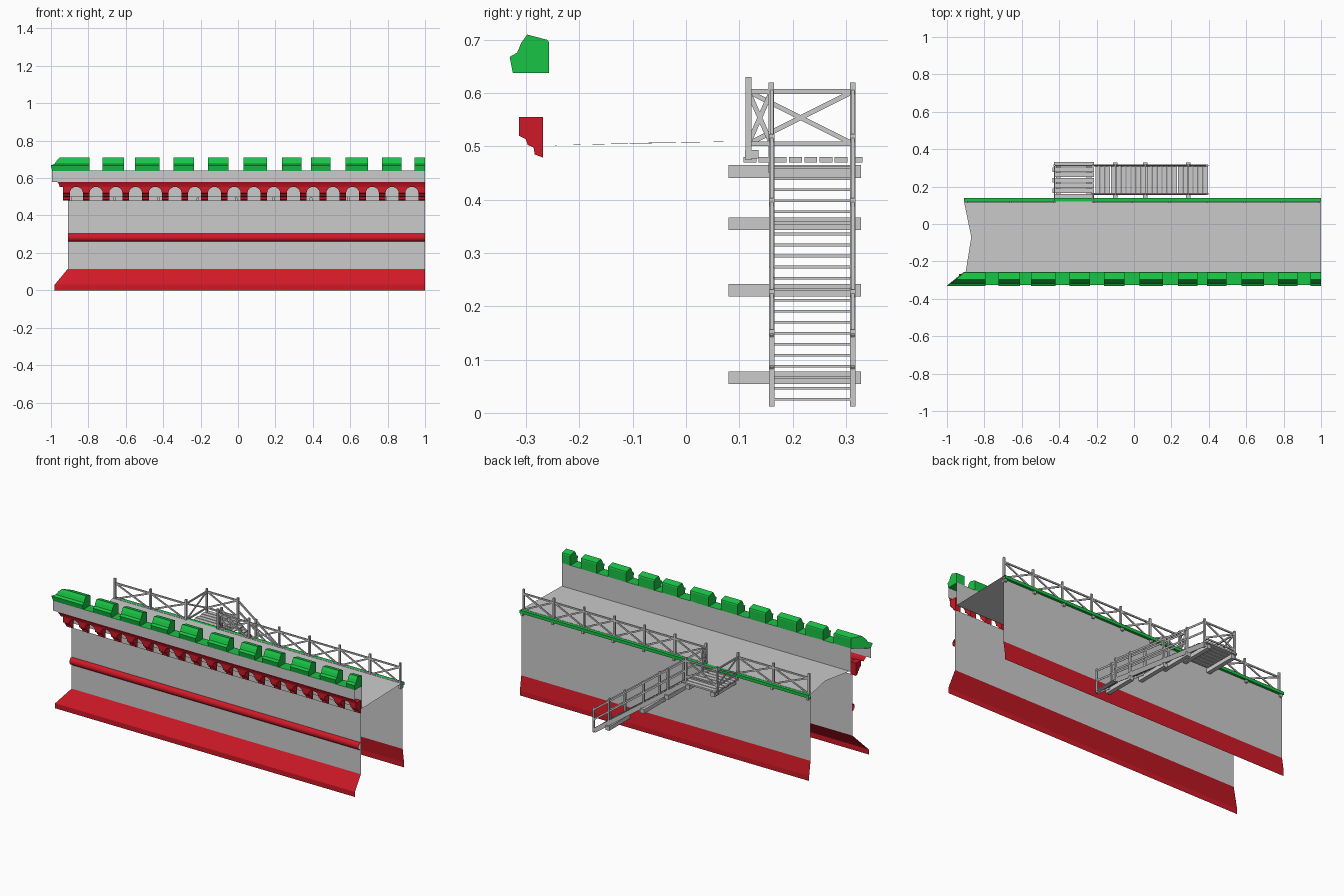
import bpy, bmesh, math
from mathutils import Vector, Matrix

if "Cube" in bpy.data.objects:
    bpy.data.objects.remove(bpy.data.objects["Cube"])


def material(name, col):
    m = bpy.data.materials.new(name)
    m.diffuse_color = col
    m.use_nodes = True
    m.node_tree.nodes["Principled BSDF"].inputs["Base Color"].default_value = m.diffuse_color
    return m


RED = material("red_stone", (0.62, 0.01, 0.02, 1))
GREEN = material("green_cap", (0.01, 0.55, 0.06, 1))


def finish(name, bm, mat=None, smooth=False):
    me = bpy.data.meshes.new(name)
    bm.to_mesh(me)
    bm.free()
    ob = bpy.data.objects.new(name, me)
    bpy.context.collection.objects.link(ob)
    if mat:
        me.materials.append(mat)
    if smooth:
        for p in me.polygons:
            p.use_smooth = True
    return ob


def extrude(bm, profile, x0, x1, solid=False, miter=0.0):
    """Sweep a (y, z) profile along x; the left end can be mitred outwards."""
    def left(y):
        return x0 + miter * min(0, y + 0.27)
    a = [bm.verts.new((left(y), y, z)) for y, z in profile]
    b = [bm.verts.new((x1, y, z)) for y, z in profile]
    n = len(profile)
    for i in range(n if solid else n - 1):
        j = (i + 1) % n
        bm.faces.new((a[i], a[j], b[j], b[i]))
    if solid:
        bm.faces.new(a[::-1])
        bm.faces.new(b)
        bmesh.ops.recalc_face_normals(bm, faces=bm.faces[:])


def strip(name, profile, x0=-0.91, x1=1.0, mat=None, solid=False, miter=0.0, smooth=False):
    bm = bmesh.new()
    extrude(bm, profile, x0, x1, solid, miter)
    return finish(name, bm, mat, smooth)


def bar(bm, p, q, w, h):
    """Beam of width w and height h from p to q."""
    p, q = Vector(p), Vector(q)
    d = (q - p).normalized()
    up = Vector((0, 0, 1)) if abs(d.z) < 0.99 else Vector((0, 1, 0))
    s = d.cross(up).normalized()
    u = s.cross(d)
    rot = Matrix((d, s, u)).transposed().to_4x4()
    size = Matrix.Diagonal(((q - p).length, w, h, 1))
    bmesh.ops.create_cube(bm, size=1, matrix=Matrix.Translation((p + q) / 2) @ rot @ size)


# wall sheets and flared bases
strip("front_wall", [(-0.27, 0.115), (-0.27, 0.48)])
strip("front_base", [(-0.325, 0), (-0.325, 0.03), (-0.27, 0.115)], mat=RED, miter=1.27)
strip("back_wall", [(0.125, 0.505), (0.125, 0.115)])
strip("back_base", [(0.125, 0.115), (0.138, 0.03), (0.138, 0)], mat=RED)
strip("back_edge", [(0.12, 0.51), (0.14, 0.51), (0.14, 0.492), (0.125, 0.492)], mat=GREEN)

# half-round string course
cord = [(-0.27 - 0.021 * math.sin(t), 0.282 - 0.022 * math.cos(t))
        for t in [math.pi * i / 8 for i in range(9)]]
strip("string_course", cord, mat=RED, smooth=True)

# walkway, notched at its left end
bm = bmesh.new()
bm.faces.new([bm.verts.new(v) for v in (
    (-0.90, -0.257, 0.502), (1, -0.257, 0.502), (1, 0.125, 0.51),
    (-0.91, 0.125, 0.51), (-0.87, -0.07, 0.507))])
finish("walkway", bm)

# parapet
strip("parapet_outer", [(-0.325, 0.58), (-0.325, 0.64)], miter=1.55)
strip("parapet_inner", [(-0.257, 0.64), (-0.257, 0.50)])
strip("parapet_coping", [(-0.325, 0.639), (-0.257, 0.639)], mat=GREEN, miter=1.55)

# merlons
cap = [(-0.257, 0.638), (-0.325, 0.638), (-0.331, 0.668), (-0.317, 0.676),
       (-0.309, 0.695), (-0.298, 0.71), (-0.26, 0.70), (-0.257, 0.695)]
bm = bmesh.new()
extrude(bm, cap, -0.91, -0.795, True, 1.5)
for x0, x1 in ((-0.725, -0.61), (-0.55, -0.42), (-0.345, -0.235), (-0.16, -0.05),
               (0.03, 0.155), (0.235, 0.34), (0.39, 0.495), (0.575, 0.695),
               (0.77, 0.875), (0.945, 1.0)):
    extrude(bm, cap, x0, x1, True)
finish("merlons", bm, GREEN)

# cornice band, stepped corbels and the arches between them
strip("cornice_band", [(-0.313, 0.553), (-0.317, 0.565), (-0.325, 0.58)], mat=RED, miter=1.0)
corbel = [(-0.268, 0.555), (-0.313, 0.555), (-0.313, 0.52), (-0.301, 0.514), (-0.297, 0.503),
          (-0.286, 0.498), (-0.284, 0.485), (-0.268, 0.479)]
pitch, half = 0.1055, 0.018
corbels, arches = bmesh.new(), bmesh.new()
for i in range(19):
    x = 0.982 - i * pitch
    extrude(corbels, corbel, x - half, x + half, True)
    if i == 18:
        continue
    r = pitch / 2 - half
    cx = x - pitch / 2
    rows = []
    for k in range(9):
        t = math.pi * k / 8
        ax, az = cx - r * math.cos(t), 0.522 + 0.031 * math.sin(t)
        rows.append([arches.verts.new(v) for v in (
            (ax, -0.313, 0.555), (ax, -0.313, az), (ax, -0.268, az))])
    for a, b in zip(rows, rows[1:]):
        for j in range(2):
            arches.faces.new((a[j], a[j + 1], b[j + 1], b[j]))
finish("corbels", corbels, RED)
finish("corbel_arches", arches, RED)


# timber rail panel with crossed braces
def panel(bm, a, b, low, high):
    up = Vector((0, 0, 1))
    a, b = Vector(a), Vector(b)
    for z in (low, high):
        bar(bm, a + up * z, b + up * z, 0.007, 0.009)
    bar(bm, a + up * low, b + up * high, 0.005, 0.009)
    bar(bm, a + up * high, b + up * low, 0.005, 0.009)


# walkway railing, open at the landing
bm = bmesh.new()
Y = 0.117
for xs in ([0.99, 0.79, 0.59, 0.39, 0.19, -0.01, -0.215], [-0.425, -0.66, -0.895]):
    for x in xs:
        bar(bm, (x, Y, 0.475), (x, Y, 0.63), 0.011, 0.011)
        bar(bm, (x, 0.111, 0.485), (x, 0.136, 0.485), 0.014, 0.016)
    for a, b in zip(xs, xs[1:]):
        panel(bm, (a, Y, 0), (b, Y, 0), 0.507, 0.603)
finish("walkway_railing", bm)

# landing boards and cross joists
bm = bmesh.new()
for i in range(8):
    y = 0.12 + i * 0.0285
    bar(bm, (-0.435 + 0.006 * (i % 2), y, 0.475), (-0.215, y, 0.475), 0.024, 0.01)
finish("landing_boards", bm)

# support beams let into the wall
bm = bmesh.new()
for x, z in ((-0.405, 0.453), (-0.24, 0.453), (-0.10, 0.355), (0.06, 0.23), (0.29, 0.066)):
    bar(bm, (x, 0.08, z), (x, 0.328, z), 0.026, 0.024)
finish("support_beams", bm)

# landing railing
bm = bmesh.new()
for x, y in ((-0.425, 0.313), (-0.22, 0.313), (-0.22, 0.16)):
    bar(bm, (x, y, 0.45), (x, y, 0.62), 0.011, 0.011)
panel(bm, (-0.425, Y, 0), (-0.425, 0.313, 0), 0.505, 0.603)
panel(bm, (-0.425, 0.313, 0), (-0.22, 0.313, 0), 0.505, 0.603)
panel(bm, (-0.22, Y, 0), (-0.22, 0.16, 0), 0.505, 0.603)
finish("landing_railing", bm)


# stair: slope line, stringers, treads and handrails
def zs(x):
    return 0.475 - 0.75 * (x + 0.215)


stringers, treads, rails = bmesh.new(), bmesh.new(), bmesh.new()
for y in (0.161, 0.313):
    bar(stringers, (-0.22, y, zs(-0.22) - 0.012), (0.385, y, zs(0.385) - 0.002), 0.01, 0.026)
    for x in (-0.10, 0.06, 0.29, 0.39):
        bar(rails, (x, y, max(0.012, zs(x) - 0.02)), (x, y, zs(x) + 0.135), 0.01, 0.011)
    for h in (0.065, 0.125):
        bar(rails, (-0.22, y, zs(-0.22) + h), (0.395, y, zs(0.395) + h), 0.007, 0.01)
for i in range(22):
    x = -0.195 + i * 0.0276
    z = zs(x)
    bar(treads, (x, 0.164, z), (x, 0.31, z), 0.024, 0.005)
finish("stair_stringers", stringers)
finish("stair_treads", treads)
finish("stair_handrails", rails)
